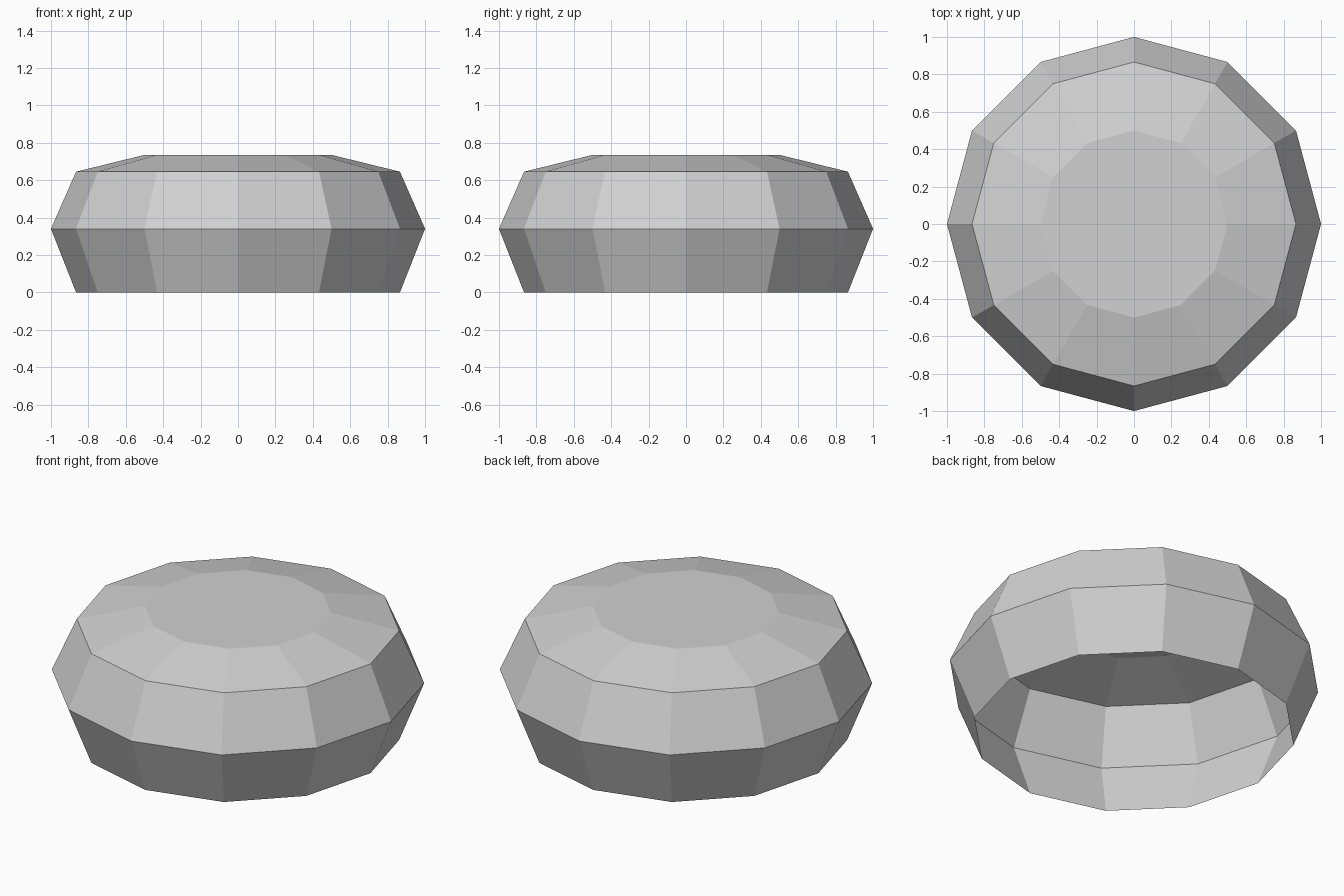
import bpy
import bmesh
from math import cos, sin, tau

cube = bpy.data.objects.get("Cube")
if cube:
    bpy.data.objects.remove(cube, do_unlink=True)

SIDES = 12
# (radius, height) from the open bottom rim up to the flat cap
PROFILE = [(0.866, 0.0), (1.0, 0.34), (0.866, 0.645), (0.5, 0.735)]

# Grey material
grey = bpy.data.materials.new("light_grey")
grey.use_nodes = True
colour = (0.64, 0.64, 0.64, 1)
grey.diffuse_color = colour
grey.node_tree.nodes["Principled BSDF"].inputs["Base Color"].default_value = colour

# Faceted shell: stacked rings joined by quads
bm = bmesh.new()
rings = [[bm.verts.new((r * cos(tau * i / SIDES), r * sin(tau * i / SIDES), z))
          for i in range(SIDES)] for r, z in PROFILE]
for low, high in zip(rings, rings[1:]):
    for i in range(SIDES):
        j = (i + 1) % SIDES
        bm.faces.new((low[i], low[j], high[j], high[i]))

# Flat cap on top, bottom left open
bm.faces.new(rings[-1])

mesh = bpy.data.meshes.new("faceted_dome")
bm.to_mesh(mesh)
bm.free()
mesh.materials.append(grey)
dome = bpy.data.objects.new("faceted_dome", mesh)
bpy.context.collection.objects.link(dome)
